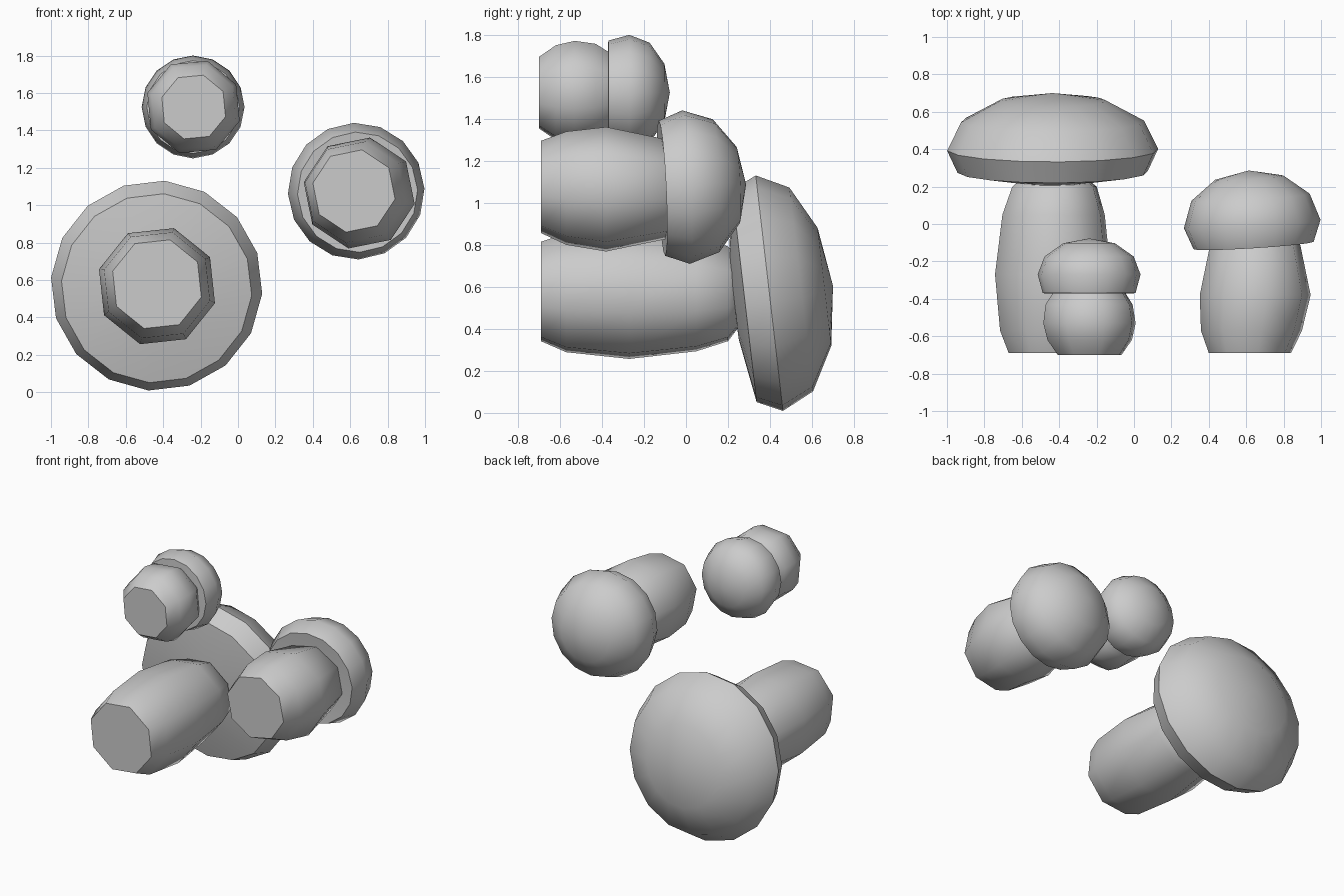
import bpy, bmesh
from math import cos, sin, radians
from mathutils import Vector

if "Cube" in bpy.data.objects:
    bpy.data.objects.remove(bpy.data.objects["Cube"])


def loft(name, rings, sides, turn, normal=(0, 1, 0)):
    """Closed round body from (centre, radius) rings; radius 0 makes a tip."""
    n = Vector(normal).normalized()
    u = Vector((1, 0, 0))
    u = (u - n * n.dot(u)).normalized()
    v = u.cross(n)
    bm = bmesh.new()
    loops = []
    for c, r in rings:
        if r == 0:
            loops.append([bm.verts.new(c)])
            continue
        angles = [radians(turn + 360 * i / sides) for i in range(sides)]
        loops.append([bm.verts.new(Vector(c) + u * r * cos(a) + v * r * sin(a))
                      for a in angles])
    for a, b in zip(loops, loops[1:]):
        for i in range(sides):
            j = (i + 1) % sides
            if len(a) == 1:
                bm.faces.new((a[0], b[j], b[i]))
            elif len(b) == 1:
                bm.faces.new((a[i], a[j], b[0]))
            else:
                bm.faces.new((a[i], a[j], b[j], b[i]))
    for end in (loops[0], loops[-1]):
        if len(end) > 1:
            bm.faces.new(end)
    bmesh.ops.recalc_face_normals(bm, faces=bm.faces)
    mesh = bpy.data.meshes.new(name)
    bm.to_mesh(mesh)
    bm.free()
    mesh.shade_smooth()
    mesh.set_sharp_from_angle(angle=radians(50))
    bpy.context.collection.objects.link(bpy.data.objects.new(name, mesh))


def cap(name, centre, normal, radius, height, rim_r, rim_h, under_h, turn):
    """Domed cap: shallow underside, rim, widest ring, half-ellipse dome."""
    n = Vector(normal).normalized()
    profile = [(0, under_h - 0.005), (radius * 0.36, under_h), (rim_r, rim_h)]
    profile += [(radius * cos(radians(a)), height * sin(radians(a))) for a in (0, 30, 60)]
    profile.append((0, height))
    loft(name, [(Vector(centre) + n * h, r) for r, h in profile], 16, turn, normal)


# Stems: rings of (x, y, z, radius), octagonal
stems = {
    "large_stem": (73.7, [(-.433, -.69, .578, .247), (-.433, -.57, .572, .295),
                          (-.433, -.27, .567, .323), (-.43, .05, .567, .285),
                          (-.425, .2, .567, .235), (-.425, .27, .567, .14)]),
    "medium_stem": (79, [(.62, -.69, 1.076, .224), (.628, -.57, 1.07, .275),
                         (.648, -.38, 1.065, .302), (.648, -.1, 1.065, .243),
                         (.64, -.03, 1.067, .15)]),
    "small_stem": (73, [(-.237, -.70, 1.525, .178), (-.237, -.62, 1.525, .236),
                        (-.238, -.53, 1.525, .258), (-.24, -.43, 1.525, .243),
                        (-.24, -.35, 1.525, .19)]),
}
for name, (turn, rings) in stems.items():
    loft(name, [((x, y, z), r) for x, y, z, r in rings], 8, turn)

# Caps, each slightly tilted
cap("large_cap", (-.435, .397, .57), (0, .993, .115), .566, .305, .51, -.12, -.17, -4.4)
cap("medium_cap", (.632, 0, 1.075), (-.063, 1, .047), .366, .287, .322, -.115, -.1, 2)
cap("small_cap", (-.24, -.27, 1.525), (0, 1, 0), .275, .193, .248, -.1, -.105, 0)
